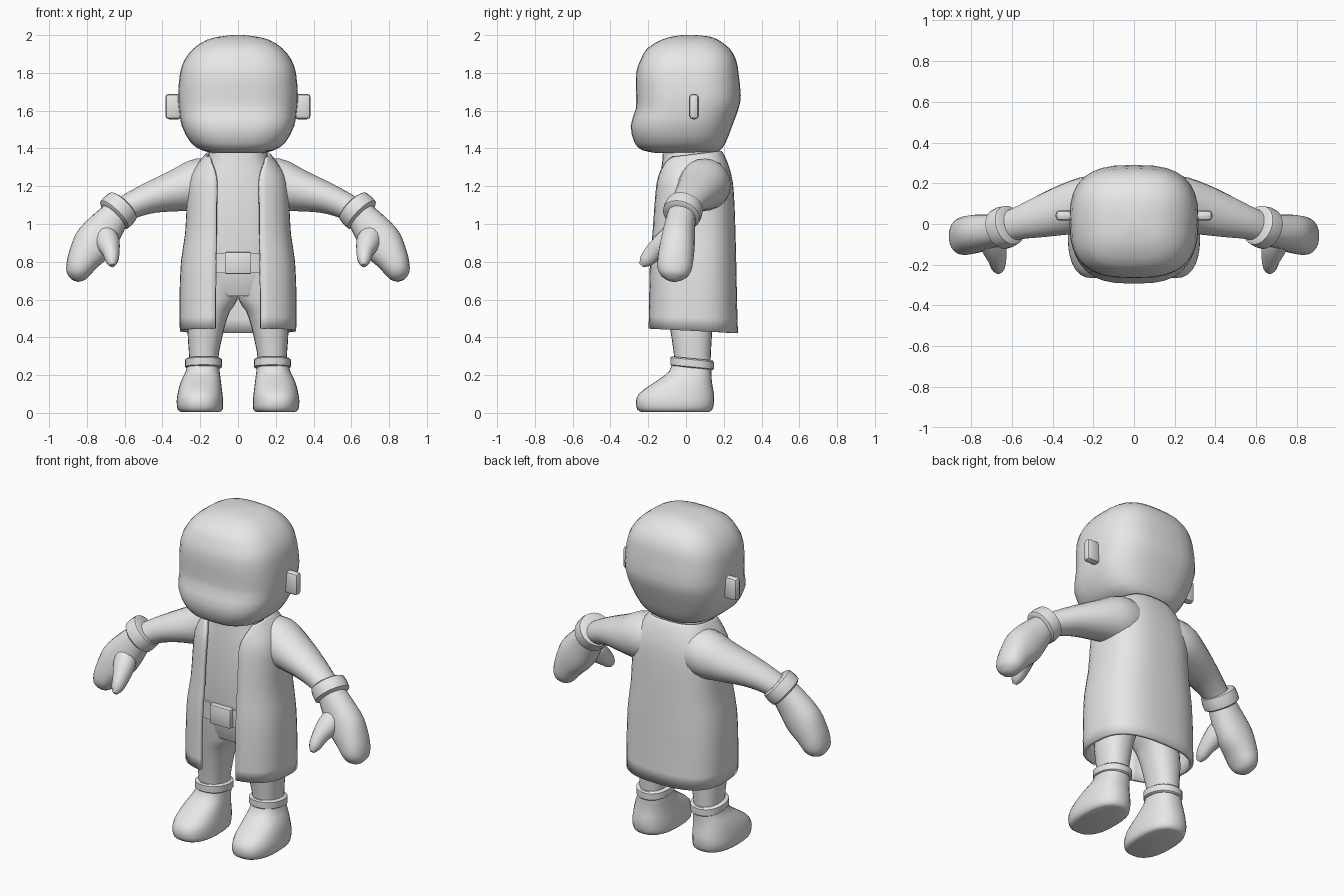
import bpy, bmesh, math
from mathutils import Vector

if "Cube" in bpy.data.objects:
    bpy.data.objects.remove(bpy.data.objects["Cube"])

GREY = bpy.data.materials.new("light grey")
GREY.diffuse_color = (0.8, 0.8, 0.8, 1)
GREY.use_nodes = True
GREY.node_tree.nodes["Principled BSDF"].inputs["Base Color"].default_value = GREY.diffuse_color


def finish(name, bm, mirror=False, angle=40):
    bmesh.ops.recalc_face_normals(bm, faces=bm.faces)
    mesh = bpy.data.meshes.new(name)
    bm.to_mesh(mesh)
    bm.free()
    mesh.materials.append(GREY)
    ob = bpy.data.objects.new(name, mesh)
    bpy.context.collection.objects.link(ob)
    bpy.ops.object.select_all(action='DESELECT')
    ob.select_set(True)
    bpy.context.view_layer.objects.active = ob
    bpy.ops.object.shade_smooth_by_angle(angle=math.radians(angle))
    if mirror:
        ob.modifiers.new("Mirror", 'MIRROR')
    return ob


def smooth_rows(rows, steps):
    """Catmull-Rom interpolation between the rows of a section table."""
    out = []
    for i in range(len(rows) - 1):
        a, b, c, d = rows[max(i - 1, 0)], rows[i], rows[i + 1], rows[min(i + 2, len(rows) - 1)]
        for k in range(steps):
            t = k / steps
            out.append([q + .5 * t * (r - p + t * (2 * p - 5 * q + 4 * r - s + t * (3 * (q - r) + s - p)))
                        for p, q, r, s in zip(a, b, c, d)])
    return out + [list(rows[-1])]


def power(x, e):
    return math.copysign(abs(x) ** e, x)


def skin(rings, closed=True):
    bm = bmesh.new()
    vs = [[bm.verts.new(p) for p in ring] for ring in rings]
    n = len(vs[0])
    for lo, hi in zip(vs, vs[1:]):
        for j in range(n if closed else n - 1):
            k = (j + 1) % n
            bm.faces.new((lo[j], lo[k], hi[k], hi[j]))
    if closed:
        bm.faces.new(vs[0][::-1])
        bm.faces.new(vs[-1])
    return bm


def upright(name, rows, n=2.0, steps=2, sides=28, mirror=False, angle=40):
    """Stack of level sections: z, centre x, half width, front y, back y, tilt."""
    rings = []
    for z, cx, rx, y0, y1, tilt in smooth_rows(rows, steps):
        ring = []
        for j in range(sides):
            a = 2 * math.pi * j / sides
            y = (y0 + y1) / 2 + (y1 - y0) / 2 * power(math.sin(a), 2 / n)
            ring.append((cx + rx * power(math.cos(a), 2 / n), y, z + tilt * y))
        rings.append(ring)
    return finish(name, skin(rings), mirror, angle)


def limb(name, rows, steps=3, sides=20, n=2.0, angle=50):
    """Tube along a path: x, y, z, half height, half depth. Mirrored."""
    rows = smooth_rows(rows, steps)
    pts = [Vector(r[:3]) for r in rows]
    rings = []
    for i, r in enumerate(rows):
        t = (pts[min(i + 1, len(pts) - 1)] - pts[max(i - 1, 0)]).normalized()
        v = Vector((0, 1, 0))
        v = (v - t * v.dot(t)).normalized()
        u = v.cross(t)
        rings.append([pts[i] + u * r[3] * power(math.cos(a), 2 / n) + v * r[4] * power(math.sin(a), 2 / n)
                      for a in (2 * math.pi * j / sides for j in range(sides))])
    return finish(name, skin(rings), True, angle)


def box(name, centre, size, bevel, mirror=False):
    bm = bmesh.new()
    bmesh.ops.create_cube(bm, size=1)
    for v in bm.verts:
        v.co = [c + s * p for c, s, p in zip(centre, size, v.co)]
    bmesh.ops.bevel(bm, geom=bm.edges[:], offset=bevel, segments=2, profile=.5, affect='EDGES')
    return finish(name, bm, mirror)


# Head: rounded box with a chin that juts forward
upright("head", [
    (1.375, 0, .13, -.15, .15, 0), (1.39, 0, .19, -.23, .18, 0), (1.43, 0, .25, -.272, .21, 0),
    (1.52, 0, .298, -.293, .245, 0), (1.61, 0, .313, -.266, .278, 0), (1.68, 0, .317, -.264, .29, 0),
    (1.80, 0, .307, -.264, .278, 0), (1.87, 0, .282, -.24, .265, 0), (1.93, 0, .235, -.205, .23, 0),
    (1.975, 0, .165, -.13, .17, 0), (1.993, 0, .09, -.07, .12, 0), (2.0, 0, .03, -.02, .05, 0)],
    n=2.8, sides=32, angle=50)

# Ears
box("ear", (.34, .042, 1.622), (.09, .052, .135), .02, mirror=True)

# Shirt and neck
upright("shirt", [
    (.62, 0, .17, -.10, .15, 0), (.72, 0, .23, -.13, .18, 0), (.90, 0, .24, -.145, .20, 0),
    (1.10, 0, .23, -.145, .20, 0), (1.25, 0, .20, -.135, .19, 0), (1.34, 0, .16, -.125, .17, 0),
    (1.43, 0, .15, -.12, .165, 0)], n=2.6)

# Belt and buckle
upright("belt", [(.74, 0, .24, -.152, .19, 0), (.845, 0, .245, -.155, .2, 0)], n=2.6, steps=1)
box("buckle", (0, -.155, .793), (.14, .04, .115), .006)

# Trouser legs
upright("trouser_leg", [
    (.25, .182, .075, -.06, .13, 0), (.32, .18, .08, -.065, .132, 0), (.45, .17, .098, -.085, .14, 0),
    (.54, .15, .108, -.1, .145, 0), (.60, .125, .122, -.11, .15, 0), (.75, .115, .125, -.13, .165, 0)],
    n=2.3, sides=24, mirror=True)

# Trouser cuffs
upright("ankle_band", [
    (.24, .182, .088, -.075, .14, -.1), (.247, .182, .098, -.083, .147, -.1),
    (.285, .182, .098, -.083, .147, -.1), (.292, .182, .088, -.075, .14, -.1)],
    n=2.2, steps=1, sides=24, mirror=True)

# Boots
upright("boot", [
    (.005, .2, .10, -.235, .12, 0), (.018, .2, .119, -.258, .14, 0), (.06, .202, .123, -.266, .149, 0),
    (.10, .201, .119, -.25, .148, 0), (.14, .199, .112, -.2, .141, 0), (.18, .194, .102, -.14, .136, 0),
    (.22, .187, .09, -.09, .135, 0), (.27, .183, .082, -.07, .136, 0)],
    n=2.4, sides=28, mirror=True, angle=50)

# Long coat, open at the front: z, half opening, half width, front y, back y, tilt
coat_rows = [
    (.436, .12, .308, -.205, .275, -.05), (.60, .12, .31, -.202, .27, 0), (.80, .118, .302, -.198, .266, 0),
    (.95, .115, .28, -.185, .262, 0), (1.10, .115, .272, -.175, .257, 0), (1.22, .113, .262, -.163, .248, 0),
    (1.29, .125, .232, -.148, .23, .03), (1.34, .145, .195, -.138, .207, .08),
    (1.365, .15, .172, -.13, .188, .12)]
coat_n, coat_sides = 2.7, 40
coat_rings = []
for z, gap, rx, y0, y1, tilt in smooth_rows(coat_rows, 2):
    edge = math.acos((gap / rx) ** (coat_n / 2))
    ring = []
    for j in range(coat_sides + 1):
        a = -edge + (math.pi + 2 * edge) * j / coat_sides
        y = (y0 + y1) / 2 + (y1 - y0) / 2 * power(math.sin(a), 2 / coat_n)
        ring.append((rx * power(math.cos(a), 2 / coat_n), y, z + tilt * y))
    coat_rings.append(ring)
coat = finish("coat", skin(coat_rings, closed=False))
shell = coat.modifiers.new("Cloth", 'SOLIDIFY')
shell.thickness = .02
shell.offset = -1

# Sleeves
limb("sleeve", [
    (.08, .105, 1.22, .11, .11), (.2, .1, 1.208, .14, .138), (.32, .075, 1.178, .113, .127),
    (.46, .035, 1.14, .084, .102), (.57, .003, 1.095, .07, .08), (.64, -.022, 1.05, .066, .075)])

# Sleeve cuffs
axis = Vector((.68, -.28, -.68)).normalized()
mid = Vector((.632, -.015, 1.072))
limb("sleeve_cuff", [(*(mid + axis * d), r, r) for d, r in
                     ((-.042, .085), (-.034, .099), (.0, .104), (.034, .102), (.044, .088))], steps=1, sides=24)

# Mittens
limb("mitten", [
    (.64, -.02, 1.06, .075, .075), (.705, -.035, .975, .098, .083), (.765, -.045, .895, .108, .092),
    (.815, -.055, .82, .088, .095), (.843, -.062, .76, .07, .09), (.855, -.066, .722, .052, .066),
    (.862, -.068, .7, .02, .025)], n=2.2)

# Thumbs
limb("thumb", [
    (.715, -.05, .96, .06, .06), (.69, -.11, .905, .064, .06), (.672, -.17, .85, .046, .05),
    (.667, -.213, .805, .033, .036), (.665, -.235, .78, .012, .014)], sides=16)
